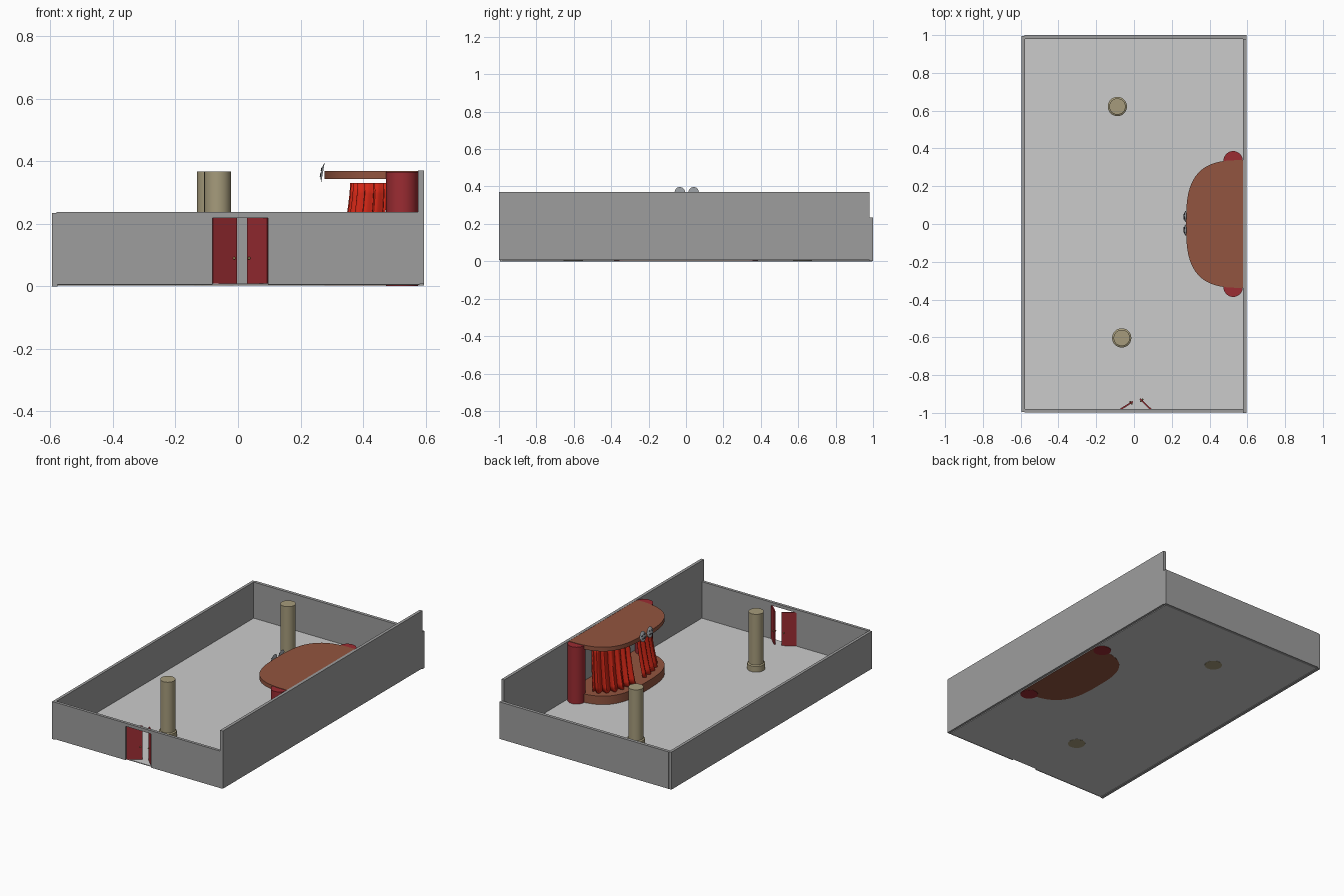
import bpy, bmesh, math
from mathutils import Matrix, Vector

if "Cube" in bpy.data.objects:
    bpy.data.objects.remove(bpy.data.objects["Cube"])


def material(name, rgb):
    m = bpy.data.materials.new(name)
    m.diffuse_color = (*rgb, 1)
    m.use_nodes = True
    m.node_tree.nodes["Principled BSDF"].inputs["Base Color"].default_value = m.diffuse_color
    return m


WALL = material("wall grey", (0.34, 0.34, 0.34))
FLOOR = material("floor light grey", (0.60, 0.60, 0.60))
TAN = material("column tan", (0.38, 0.33, 0.20))
BROWN = material("stage brown", (0.29, 0.09, 0.05))
DARK_RED = material("dark red", (0.33, 0.025, 0.032))
RED = material("curtain red", (0.65, 0.02, 0.008))
SILVER = material("mask silver", (0.42, 0.45, 0.48))
DARK = material("mask openings dark", (0.05, 0.05, 0.06))
BRASS = material("knob brass", (0.40, 0.28, 0.10))


def finish(name, bm, mat, smooth=False):
    bmesh.ops.recalc_face_normals(bm, faces=bm.faces)
    me = bpy.data.meshes.new(name)
    bm.to_mesh(me)
    bm.free()
    me.materials.append(mat)
    ob = bpy.data.objects.new(name, me)
    bpy.context.collection.objects.link(ob)
    if smooth:
        bpy.ops.object.select_all(action='DESELECT')
        ob.select_set(True)
        bpy.context.view_layer.objects.active = ob
        bpy.ops.object.shade_smooth_by_angle(angle=math.radians(40))
    return ob


def box(name, lo, hi, mat, matrix=Matrix()):
    bm = bmesh.new()
    lo, hi = Vector(lo), Vector(hi)
    bmesh.ops.create_cube(bm, size=1, matrix=matrix @ Matrix.Translation((lo + hi) / 2)
                          @ Matrix.Diagonal((*(hi - lo), 1)))
    return finish(name, bm, mat)


def prism(name, outline, z0, z1, mat):
    """Extrude a plan outline between two heights."""
    bm = bmesh.new()
    low = bm.faces.new([bm.verts.new((x, y, z0)) for x, y in outline])
    top = bmesh.ops.extrude_face_region(bm, geom=[low], use_keep_orig=True)["geom"]
    bmesh.ops.translate(bm, vec=(0, 0, z1 - z0),
                        verts=[v for v in top if isinstance(v, bmesh.types.BMVert)])
    return finish(name, bm, mat, True)


def lathe(name, x, y, profile, mat, n=32):
    bm = bmesh.new()
    rings = [[bm.verts.new((x + r * math.cos(2 * math.pi * i / n),
                            y + r * math.sin(2 * math.pi * i / n), z)) for i in range(n)]
             for r, z in profile]
    for a, b in zip(rings, rings[1:]):
        for i in range(n):
            bm.faces.new((a[i], a[(i + 1) % n], b[(i + 1) % n], b[i]))
    bm.faces.new(rings[0])
    bm.faces.new(rings[-1])
    return finish(name, bm, mat, True)


def oval(a, b, angle):
    """Point on the squarish stage oval, measured out from the right wall."""
    c, s = math.cos(angle), math.sin(angle)
    r = 1 / (abs(c) ** 3 + abs(s) ** 3) ** (1 / 3)
    return 0.578 - a * r * c, b * r * s


# Room shell: floor, four walls, doorway in the front wall
box("floor", (-0.58, -0.985, 0.004), (0.58, 0.985, 0.009), FLOOR)
box("left_wall", (-0.595, -0.995, 0), (-0.577, 0.995, 0.235), WALL)
box("right_wall", (0.576, -1.0, 0.008), (0.595, 0.98, 0.37), WALL)
box("back_wall", (-0.58, 0.98, 0.003), (0.595, 1.0, 0.235), WALL)
D0, D1, DH = -0.082, 0.096, 0.218
box("front_wall_left", (-0.58, -0.998, 0.006), (D0, -0.98, 0.238), WALL)
box("front_wall_right", (D1, -0.998, 0.006), (0.58, -0.98, 0.238), WALL)
box("door_lintel", (D0, -0.998, DH), (D1, -0.98, 0.238), WALL)

# Two doors swung inward, each with a knob on both sides
for side, hinge, tip in (("left", (D0, -0.988), (-0.006, -0.940)),
                         ("right", (D1, -0.988), (0.032, -0.926))):
    d = Vector(tip) - Vector(hinge)
    M = Matrix.Translation((*hinge, 0)) @ Matrix.Rotation(math.atan2(d.y, d.x), 4, 'Z')
    box(side + "_door", (0, -0.004, 0.009), (d.length, 0.004, DH), DARK_RED, M)
    bm = bmesh.new()
    for t in (-0.007, 0.007):
        bmesh.ops.create_uvsphere(bm, u_segments=10, v_segments=6, radius=0.0045,
                                  matrix=M @ Matrix.Translation((d.length * 0.87, t, 0.09)))
    finish(side + "_door_knobs", bm, BRASS, True)

# Free-standing room columns with wider bases
for name, x, y in (("back", -0.088, 0.622), ("front", -0.065, -0.603)):
    lathe(name + "_column", x, y,
          [(0.051, 0.003), (0.051, 0.045), (0.043, 0.050), (0.043, 0.368)], TAN)

# Stage platform and canopy
outline = [oval(0.302, 0.338, math.radians(-90 + 180 * i / 48)) for i in range(49)]
prism("stage_platform", outline, 0.003, 0.062, BROWN)
prism("stage_canopy", outline, 0.343, 0.369, BROWN)

# Stage side columns and pleated curtains, mirrored across y
ROWS, COLS = 8, 72
for side, s in (("left", 1), ("right", -1)):
    lathe(side + "_stage_column", 0.525, s * 0.335, [(0.051, 0.001), (0.051, 0.366)], DARK_RED)
    bm = bmesh.new()
    grid = []
    for r in range(ROWS + 1):
        h = r / ROWS
        row = []
        for c in range(COLS + 1):
            t = c / COLS
            pleat = 1 + (0.055 - 0.02 * h) * math.sin(t * 2 * math.pi * 6)
            ang = math.radians(8 + 54 * t)
            flare = (1 - h) ** 1.5
            x, y = oval((0.208 + 0.04 * flare) * pleat, (0.272 + 0.018 * flare) * pleat, ang)
            row.append(bm.verts.new((x, s * y, 0.06 + 0.27 * h)))
        grid.append(row)
    for a, b in zip(grid, grid[1:]):
        for c in range(COLS):
            bm.faces.new((a[c], a[c + 1], b[c + 1], b[c]))
    curtain = finish(side + "_curtain", bm, RED, True)
    thick = curtain.modifiers.new("thickness", 'SOLIDIFY')
    thick.thickness = 0.008
    thick.offset = 0


# Pair of theatre masks on the canopy edge (local x across, y up, z outward)
def plate(name, pts, M, mat, depth=0.003):
    bm = bmesh.new()
    for z in (0, depth):
        bm.faces.new([bm.verts.new(M @ Vector((x, y, z))) for x, y in pts])
    bm.verts.ensure_lookup_table()
    n = len(pts)
    for i in range(n):
        j = (i + 1) % n
        bm.faces.new([bm.verts[k] for k in (i, j, n + j, n + i)])
    return finish(name, bm, mat)


for name, y, mood, roll in (("happy", 0.040, 1, 10), ("sad", -0.032, -1, -10)):
    M = (Matrix.Translation((0.272, y, 0.365)) @ Matrix.Rotation(math.radians(10), 4, 'Y')
         @ Matrix(((0, 0, -1, 0), (-1, 0, 0, 0), (0, 1, 0, 0), (0, 0, 0, 1)))
         @ Matrix.Rotation(math.radians(roll), 4, 'Z'))
    bm = bmesh.new()
    rings = []
    for k in (1.0, 0.7, 0.4):
        rings.append([bm.verts.new(M @ Vector((0.029 * k * math.cos(a), 0.033 * k * math.sin(a),
                                               0.007 * (1 - k * k))))
                      for a in [2 * math.pi * i / 24 for i in range(24)]])
    for a, b in zip(rings, rings[1:]):
        for i in range(24):
            bm.faces.new((a[i], a[(i + 1) % 24], b[(i + 1) % 24], b[i]))
    bm.faces.new(rings[-1])
    bm.faces.new(rings[0])
    finish(name + "_mask", bm, SILVER, True)
    F = M @ Matrix.Translation((0, 0, 0.005))
    for k, ex in enumerate((-0.011, 0.011)):
        plate(f"{name}_mask_eye_{k}", [(ex + 0.006 * math.cos(a), 0.009 + 0.0035 * math.sin(a))
                                       for a in [math.pi * i / 5 for i in range(10)]], F, DARK)
    arc = [math.pi * (i / 8) for i in range(9)]
    mouth = [(0.015 * math.cos(a), -0.010 - mood * (0.010 * math.sin(a) - 0.004)) for a in arc]
    mouth += [(0.013 * math.cos(a), -0.010 - mood * (0.003 * math.sin(a) - 0.005))
              for a in reversed(arc)]
    plate(name + "_mask_mouth", mouth, F, DARK)
